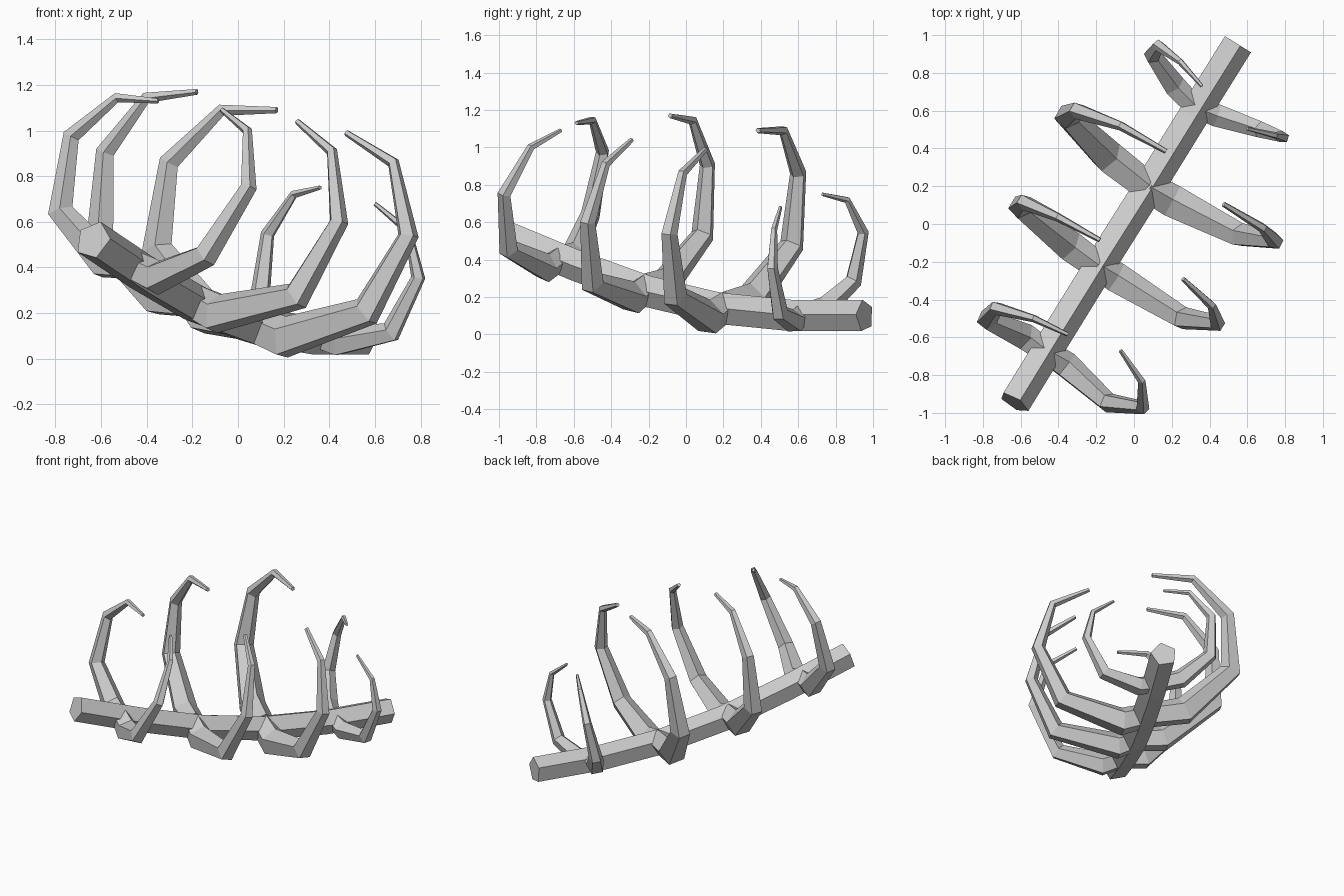
import bpy, bmesh, math
from mathutils import Vector

if "Cube" in bpy.data.objects:
    bpy.data.objects.remove(bpy.data.objects["Cube"])

SIDES = 5


def tube(name, pts, radii, plane_normal):
    """Flat-faced five-sided tube with mitred bends along a path lying near one plane."""
    pts = [Vector(p) for p in pts]
    bm = bmesh.new()
    rings = []
    for i, p in enumerate(pts):
        before = (p - pts[i - 1]).normalized() if i else None
        after = (pts[i + 1] - p).normalized() if i < len(pts) - 1 else None
        t = ((before or after) + (after or before)).normalized()
        side = plane_normal.cross(t).normalized()
        b = t.cross(side)
        mitre = 1 / max(t.dot(after or before), 0.75)
        ring = []
        for k in range(SIDES):
            a = math.tau * k / SIDES
            ring.append(bm.verts.new(p + radii[i] * (side * math.cos(a) * mitre + b * math.sin(a))))
        rings.append(ring)
    for r0, r1 in zip(rings, rings[1:]):
        for k in range(SIDES):
            n = (k + 1) % SIDES
            bm.faces.new((r0[k], r0[n], r1[n], r1[k]))
    bm.faces.new(rings[0])
    bm.faces.new(rings[-1])
    bmesh.ops.recalc_face_normals(bm, faces=bm.faces)
    mesh = bpy.data.meshes.new(name)
    bm.to_mesh(mesh)
    bm.free()
    bpy.context.collection.objects.link(bpy.data.objects.new(name, mesh))


# Normal of the mirror plane: the whole rib cage is turned and slightly rolled
N = Vector((0.80, -0.55, -0.24)).normalized()

# Spine, sagging toward the back
spine = [(-0.635, -0.945, 0.52), (-0.405, -0.57, 0.365), (-0.17, -0.19, 0.228),
         (0.07, 0.19, 0.138), (0.305, 0.57, 0.10), (0.545, 0.955, 0.10)]
tube("spine", spine, [0.088] * len(spine), N)

# Rib pairs: base radius, mirror plane offset, right-hand path, upper part of left-hand path
taper = [1.05, 1.15, 0.83, 0.56, 0.32, 0.18]
pairs = [
    (0.065, -0.100, [(-0.47, -0.675, 0.41), (-0.36, -0.75, 0.355), (-0.14, -0.945, 0.455),
                     (0.045, -0.97, 0.75), (0.04, -0.83, 1.0), (-0.07, -0.67, 1.09)],
     [(-0.73, -0.445, 0.975), (-0.53, -0.50, 1.145), (-0.35, -0.585, 1.13)]),
    (0.075, -0.123, [(-0.20, -0.22, 0.25), (-0.10, -0.285, 0.195), (0.255, -0.50, 0.275),
                     (0.44, -0.525, 0.60), (0.41, -0.43, 0.91), (0.26, -0.29, 1.04)],
     [(-0.58, 0.115, 0.905), (-0.40, 0.035, 1.145), (-0.18, -0.085, 1.17)]),
    (0.080, -0.139, [(0.06, 0.20, 0.15), (0.20, 0.12, 0.09), (0.56, -0.06, 0.205),
                     (0.745, -0.09, 0.54), (0.68, -0.02, 0.86), (0.475, 0.105, 0.99)],
     [(-0.30, 0.60, 0.86), (-0.07, 0.52, 1.09), (0.17, 0.385, 1.09)]),
    (0.055, -0.124, [(0.32, 0.62, 0.11), (0.44, 0.575, 0.07), (0.67, 0.50, 0.115),
                     (0.79, 0.46, 0.355), (0.745, 0.47, 0.56), (0.60, 0.505, 0.68)],
     [(0.13, 0.945, 0.545), (0.245, 0.86, 0.72), (0.36, 0.73, 0.75)]),
]
for i, (radius, offset, path, upper) in enumerate(pairs, 1):
    right = [Vector(p) for p in path]
    # the left rib mirrors the lower half and bends a little differently above
    left = [p - 2 * (p.dot(N) - offset) * N for p in right[:3]] + [Vector(p) for p in upper]
    left[0] = right[0]
    for label, pts in (("right", right), ("left", left)):
        # ribs have a flat outer face and a ridge along the inside
        normal = (pts[3] - pts[1]).cross(pts[5] - pts[3]).normalized()
        tube(f"{label}_rib_{i}", pts, [radius * f for f in taper], normal)
